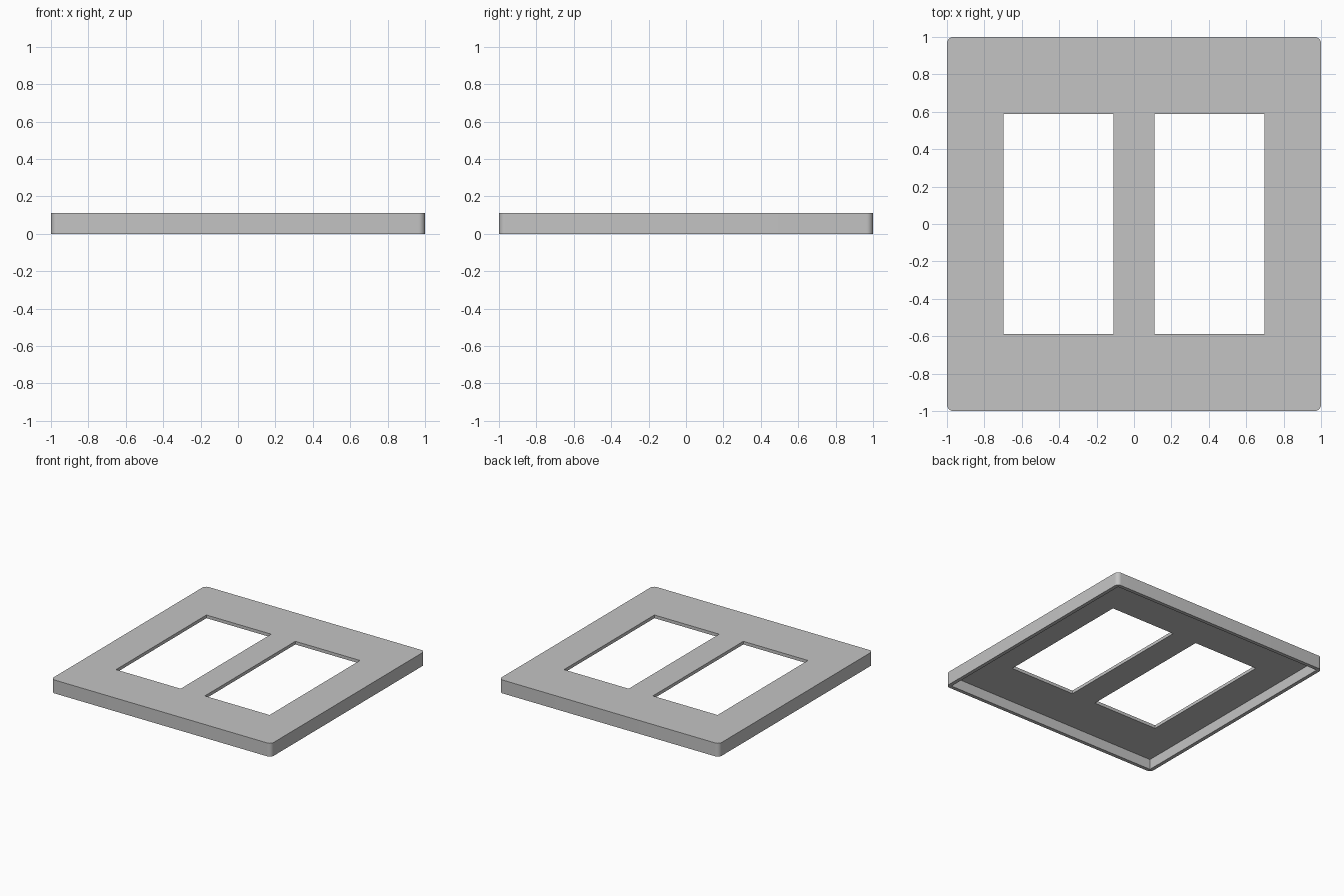
import bpy
import bmesh
from math import radians

cube = bpy.data.objects.get("Cube")
if cube:
    bpy.data.objects.remove(cube, do_unlink=True)

HEIGHT = 0.11
SKIN = 0.026       # thickness of the top sheet
WALL = 0.03        # thickness of the skirt
RADIUS = 0.035     # outer corner radius


def material(name, rgb):
    mat = bpy.data.materials.new(name)
    mat.use_nodes = True
    mat.diffuse_color = (*rgb, 1)
    bsdf = next(n for n in mat.node_tree.nodes if n.type == "BSDF_PRINCIPLED")
    bsdf.inputs["Base Color"].default_value = (*rgb, 1)
    return mat


def box(name, low, high, radius=0):
    """Box between two corners, with optional rounded upright edges."""
    bm = bmesh.new()
    bmesh.ops.create_cube(bm, size=1)
    for v in bm.verts:
        v.co = [lo + (c + 0.5) * (hi - lo) for c, lo, hi in zip(v.co, low, high)]
    if radius:
        upright = [e for e in bm.edges
                   if abs(e.verts[0].co.z - e.verts[1].co.z) > HEIGHT / 2]
        bmesh.ops.bevel(bm, geom=upright, offset=radius, segments=8,
                        profile=0.5, affect="EDGES")
    mesh = bpy.data.meshes.new(name)
    bm.to_mesh(mesh)
    bm.free()
    obj = bpy.data.objects.new(name, mesh)
    bpy.context.collection.objects.link(obj)
    return obj


def cut(target, cutter):
    """Subtract the cutter and discard it."""
    cutter.hide_render = True
    mod = target.modifiers.new("cut", "BOOLEAN")
    mod.operation = "DIFFERENCE"
    mod.solver = "EXACT"
    mod.object = cutter
    bpy.ops.object.modifier_apply(modifier=mod.name)
    bpy.data.objects.remove(cutter, do_unlink=True)


# Rounded cover plate
plate = box("cover_plate", (-1, -1, 0), (1, 1, HEIGHT), RADIUS)
plate.data.materials.append(material("light grey", (0.55, 0.55, 0.55)))
bpy.context.view_layer.objects.active = plate
plate.select_set(True)

# Hollow underside, leaving the skirt and top sheet
inner = 1 - WALL
cut(plate, box("hollow_cutter", (-inner, -inner, -0.1),
               (inner, inner, HEIGHT - SKIN)))

# Two tall openings
for side in (-1, 1):
    x0, x1 = sorted((side * 0.11, side * 0.698))
    cut(plate, box("opening_cutter", (x0, -0.587, -0.1), (x1, 0.587, 0.3)))

bpy.ops.object.shade_smooth_by_angle(angle=radians(30))
